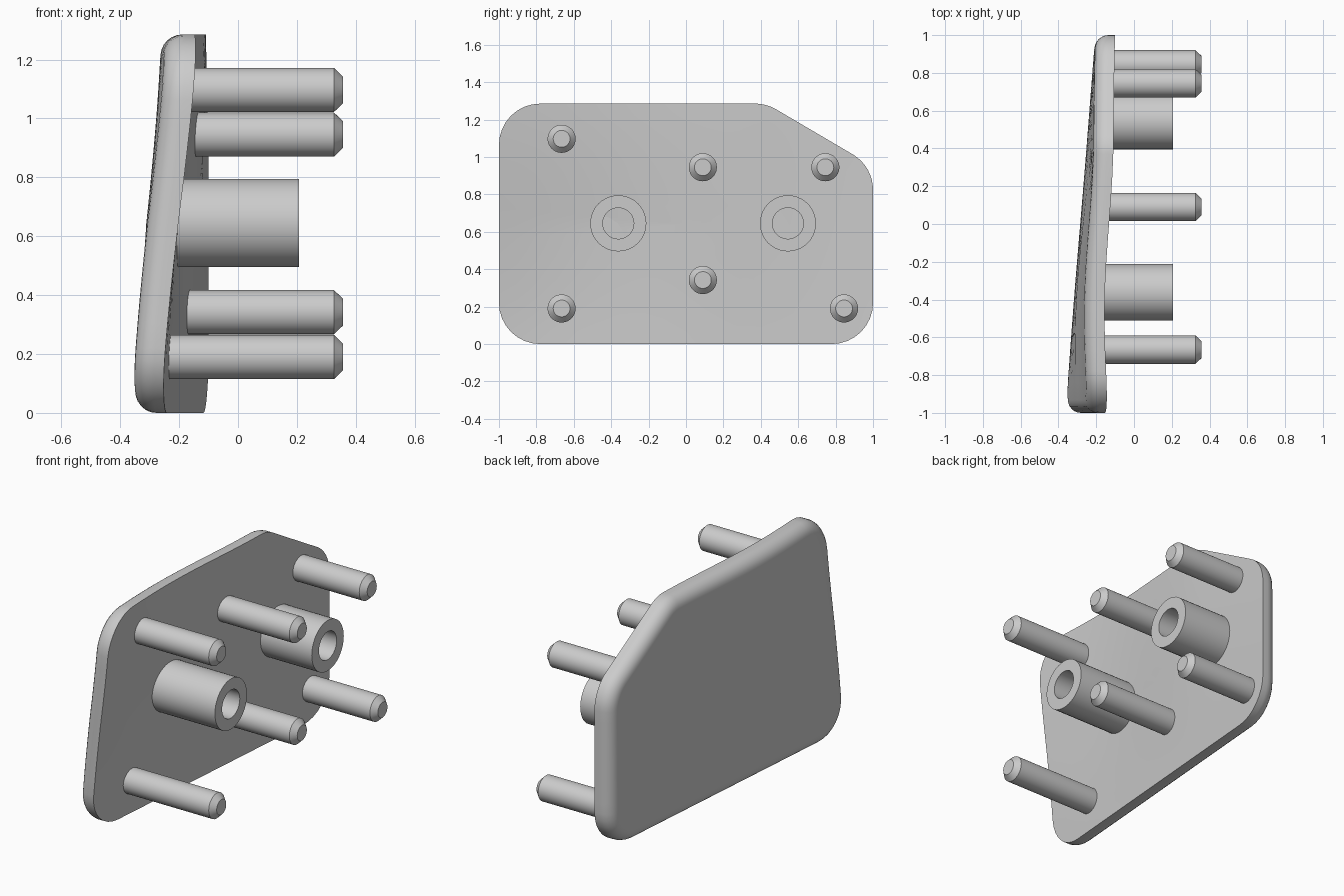
import bpy, bmesh, math
from mathutils import Vector

if "Cube" in bpy.data.objects:
    bpy.data.objects.remove(bpy.data.objects["Cube"])

grey = bpy.data.materials.new("plain grey")
grey.use_nodes = True
GREY = (0.6, 0.6, 0.6, 1)
grey.diffuse_color = GREY
grey.node_tree.nodes["Principled BSDF"].inputs["Base Color"].default_value = GREY

HEIGHT, THICK, CORNER, ROUND = 1.285, 0.105, 0.22, 0.07


def inner_x(y, z):
    """Warped inner face of the plate: tilted, twisted and slightly dished."""
    s = min(max(z / HEIGHT, 0), 1)
    front = -0.26 + 0.13 * (0.5 * s + 0.5 * s * s * (3 - 2 * s))
    t = (y + 1) / 2
    dish = math.cos(min(abs(y + 0.42) / 0.85, 1) * math.pi / 2) ** 2
    return front * (1 - t) - 0.1 * t - 0.034 * dish * min(1, s * 2)


def finish(name, bm):
    bmesh.ops.recalc_face_normals(bm, faces=bm.faces)
    mesh = bpy.data.meshes.new(name)
    bm.to_mesh(mesh)
    bm.free()
    mesh.materials.append(grey)
    obj = bpy.data.objects.new(name, mesh)
    bpy.context.collection.objects.link(obj)
    bpy.ops.object.select_all(action="DESELECT")
    obj.select_set(True)
    bpy.context.view_layer.objects.active = obj
    bpy.ops.object.shade_smooth_by_angle(angle=math.radians(32))


def bridge(bm, rings):
    for a, b in zip(rings, rings[1:]):
        for i in range(len(a)):
            j = (i + 1) % len(a)
            bm.faces.new((a[i], a[j], b[j], b[i]))


def outline(inset):
    """Rounded polygon in (y, z), offset inwards, with subdivided sides."""
    corners = [Vector(c) for c in ((-1, 0), (1, 0), (1, 0.95), (0.43, HEIGHT), (-1, HEIGHT))]
    arcs = []
    for i, c in enumerate(corners):
        d0 = (c - corners[i - 1]).normalized()
        d1 = (corners[(i + 1) % len(corners)] - c).normalized()
        turn = d0.angle(d1)
        centre = c - d0 * CORNER * math.tan(turn / 2) + Vector((-d0.y, d0.x)) * CORNER
        start = math.atan2(-d0.x, d0.y)
        arcs.append([centre + (CORNER - inset) * Vector((math.cos(start + turn * k / 8),
                     math.sin(start + turn * k / 8))) for k in range(9)])
    points = []
    for i, arc in enumerate(arcs):
        nxt = arcs[(i + 1) % len(arcs)][0]
        points += arc + [arc[-1].lerp(nxt, k / 10) for k in range(1, 10)]
    return points


# Warped plate: inner face, straight rim, rounded outer edge, outer face
bm = bmesh.new()
middle = Vector((0, HEIGHT / 2))
steps = [k / 10 for k in range(1, 11)]
layers = [([middle.lerp(p, s) for p in outline(0)], 0) for s in steps]
for k in range(7):
    a = k / 6 * math.pi / 2
    layers.append((outline(ROUND * (1 - math.cos(a))),
                   THICK - ROUND + ROUND * math.sin(a)))
layers += [([middle.lerp(p, s) for p in outline(ROUND)], THICK) for s in steps[-2::-1]]
rings = [[bm.verts.new((inner_x(*p) - depth, p.x, p.y)) for p in pts] for pts, depth in layers]
bridge(bm, rings)
for ring, depth in ((rings[0], 0), (rings[-1], THICK)):
    hub = bm.verts.new((inner_x(*middle) - depth, middle.x, middle.y))
    for i in range(len(ring)):
        bm.faces.new((ring[i - 1], ring[i], hub))
finish("warped_plate", bm)


def turned(name, y, z, profile, segments=40):
    """Solid turned about an axis parallel to x; profile is (x, radius)."""
    bm = bmesh.new()
    angles = [2 * math.pi * k / segments for k in range(segments)]
    rings = [[bm.verts.new((x, y + r * math.cos(a), z + r * math.sin(a))) for a in angles]
             for x, r in profile]
    bridge(bm, rings)
    bm.faces.new(rings[0])
    bm.faces.new(rings[-1])
    finish(name, bm)


# Locating pegs with chamfered tips
pegs = [(-0.665, 1.097), (0.09, 0.945), (0.745, 0.945), (0.09, 0.342), (-0.665, 0.19), (0.845, 0.19)]
for n, (y, z) in enumerate(pegs, 1):
    base = inner_x(y, z) - 0.04
    turned(f"peg_{n}", y, z, [(base, 0.075), (0.326, 0.075), (0.357, 0.045)])

# Hollow bosses, open at the free end
for name, y in (("front_boss", -0.362), ("back_boss", 0.545)):
    base = inner_x(y, 0.645) - 0.045
    turned(name, y, 0.645, [(base, 0.15), (0.207, 0.15), (0.207, 0.083), (base + 0.045, 0.083)])
